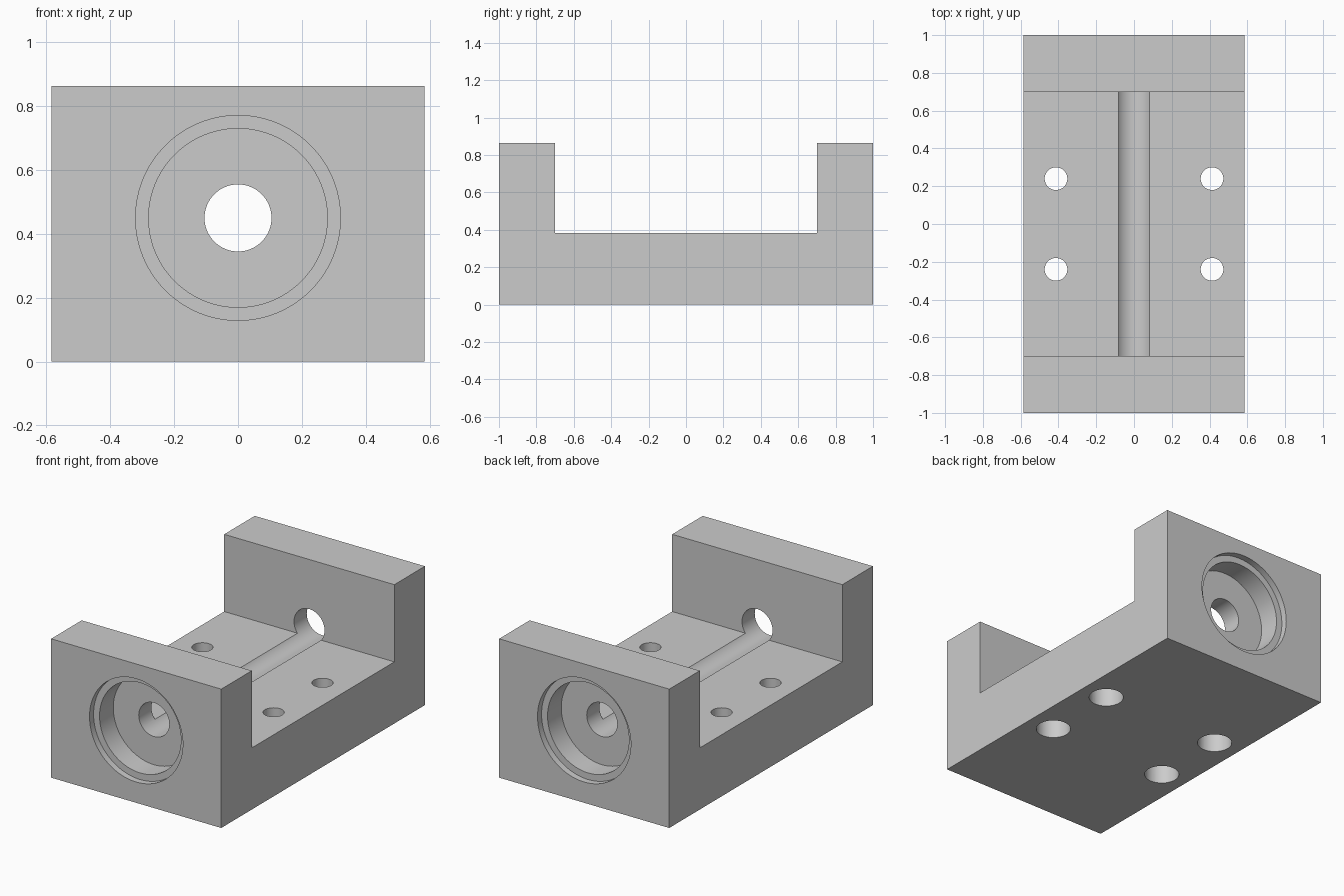
import bpy, bmesh, math

cube = bpy.data.objects.get("Cube")
if cube:
    bpy.data.objects.remove(cube, do_unlink=True)

# Overall sizes
HALF_W, HALF_L, HEIGHT = 0.585, 1.0, 0.863
FLOOR_Z, WALL_Y, AXIS_Z = 0.383, 0.70, 0.45

grey = bpy.data.materials.new("light_grey")
grey.use_nodes = True
colour = (0.6, 0.6, 0.6, 1)
grey.diffuse_color = colour
grey.node_tree.nodes["Principled BSDF"].inputs["Base Color"].default_value = colour


def add_object(name, bm):
    bmesh.ops.recalc_face_normals(bm, faces=bm.faces)
    mesh = bpy.data.meshes.new(name)
    bm.to_mesh(mesh)
    bm.free()
    mesh.materials.append(grey)
    obj = bpy.data.objects.new(name, mesh)
    bpy.context.collection.objects.link(obj)
    return obj


# U-shaped side profile extruded across the width
profile = [(-HALF_L, 0), (HALF_L, 0), (HALF_L, HEIGHT), (WALL_Y, HEIGHT),
           (WALL_Y, FLOOR_Z), (-WALL_Y, FLOOR_Z), (-WALL_Y, HEIGHT), (-HALF_L, HEIGHT)]
bm = bmesh.new()
face = bm.faces.new([bm.verts.new((-HALF_W, y, z)) for y, z in profile])
side = bmesh.ops.extrude_face_region(bm, geom=[face])
moved = [v for v in side["geom"] if isinstance(v, bmesh.types.BMVert)]
bmesh.ops.translate(bm, verts=moved, vec=(2 * HALF_W, 0, 0))
block = add_object("bearing_block", bm)
bpy.context.view_layer.objects.active = block
block.select_set(True)


def drill(radius, centre, length, along_y=False, sides=64):
    """Cut a round hole of the given length, centred on a point."""
    bpy.ops.mesh.primitive_cylinder_add(
        vertices=sides, radius=radius, depth=length, location=centre,
        rotation=(math.pi / 2 if along_y else 0, 0, 0))
    cutter = bpy.context.object
    cutter.hide_render = True
    bpy.context.view_layer.objects.active = block
    cut = block.modifiers.new("hole", "BOOLEAN")
    cut.operation, cut.solver, cut.object = "DIFFERENCE", "EXACT", cutter
    bpy.ops.object.modifier_apply(modifier=cut.name)
    bpy.data.objects.remove(cutter, do_unlink=True)


# Shaft bore through both walls, which also grooves the floor
drill(0.105, (0, 0, AXIS_Z), 3, along_y=True)

# Bearing seat with a shallow outer step in each end
for end in (-1, 1):
    for radius, depth in ((0.28, 0.175), (0.321, 0.04)):
        drill(radius, (0, end * HALF_L, AXIS_Z), 2 * depth, along_y=True, sides=96)

# Four screw holes, counterbored from below
for x in (-0.413, 0.413):
    for y in (-0.24, 0.24):
        drill(0.06, (x, y, 0), 2, sides=48)
        drill(0.1, (x, y, 0), 0.38, sides=48)

bpy.ops.object.select_all(action="DESELECT")
block.select_set(True)
bpy.context.view_layer.objects.active = block
bpy.ops.object.shade_smooth_by_angle(angle=math.radians(30))
